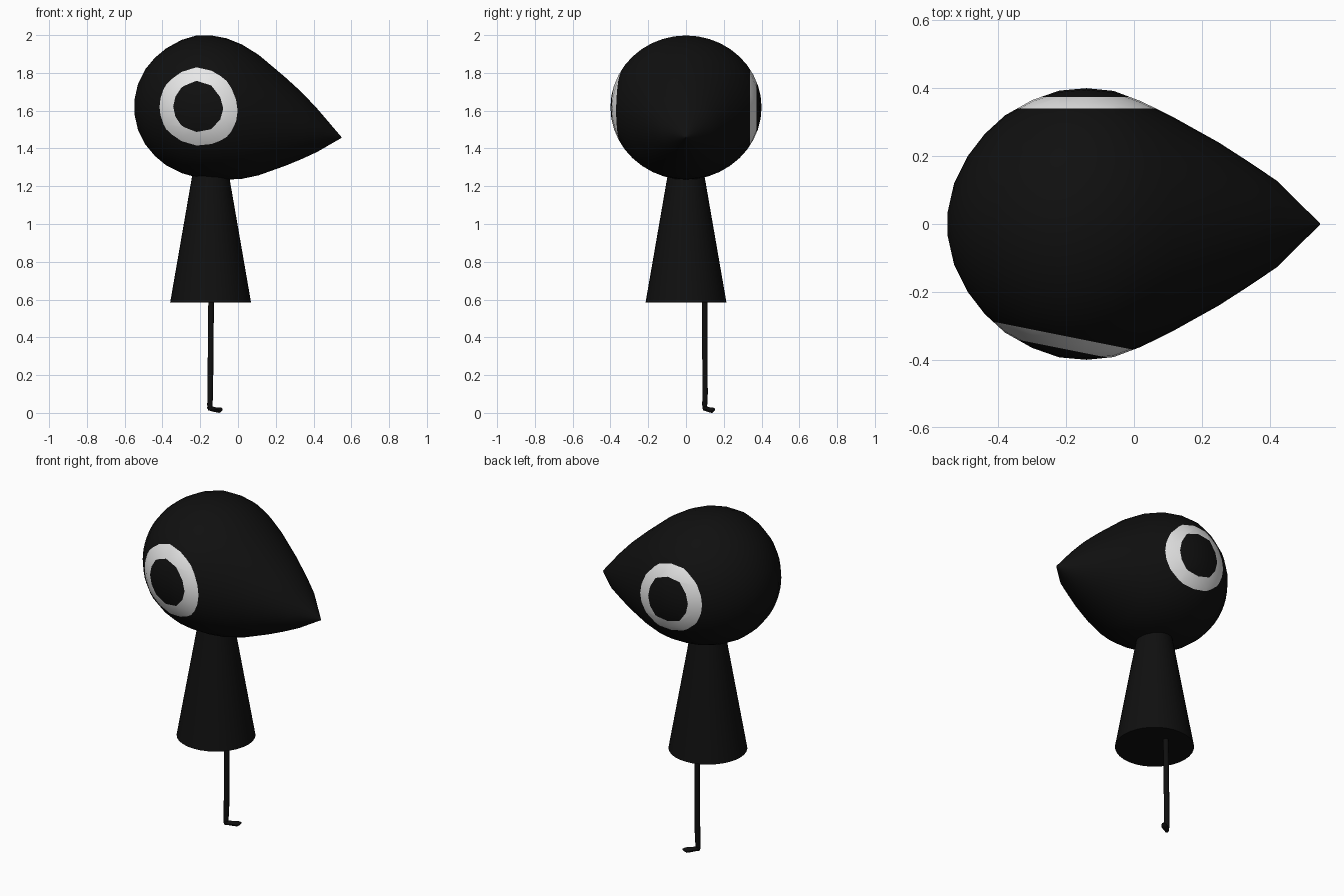
import bpy, bmesh, math
from mathutils import Vector

if "Cube" in bpy.data.objects:
    bpy.data.objects.remove(bpy.data.objects["Cube"])


def material(name, rgb):
    m = bpy.data.materials.new(name)
    m.diffuse_color = (*rgb, 1)
    m.use_nodes = True
    m.node_tree.nodes["Principled BSDF"].inputs["Base Color"].default_value = m.diffuse_color
    return m


BLACK = material("black", (0.005, 0.005, 0.005))
WHITE = material("eye white", (0.8, 0.8, 0.8))


def finish(name, bm, mats, angle=40):
    bmesh.ops.recalc_face_normals(bm, faces=bm.faces)
    me = bpy.data.meshes.new(name)
    bm.to_mesh(me)
    bm.free()
    ob = bpy.data.objects.new(name, me)
    bpy.context.collection.objects.link(ob)
    for m in mats:
        me.materials.append(m)
    bpy.ops.object.select_all(action='DESELECT')
    ob.select_set(True)
    bpy.context.view_layer.objects.active = ob
    bpy.ops.object.shade_smooth_by_angle(angle=math.radians(angle))
    return ob


def loft(bm, rings):
    """Skin a list of vertex position rings and close both ends."""
    vs = [[bm.verts.new(p) for p in r] for r in rings]
    n = len(vs[0])
    for a, b in zip(vs, vs[1:]):
        for i in range(n):
            j = (i + 1) % n
            bm.faces.new((a[i], a[j], b[j], b[i]))
    bm.faces.new(vs[0])
    bm.faces.new(vs[-1])


# Head: teardrop lofted along x (x, half width, top z, bottom z)
profile = [
    (-0.549, 0.035, 1.655, 1.585), (-0.53, 0.12, 1.74, 1.50),
    (-0.49, 0.20, 1.82, 1.42), (-0.44, 0.265, 1.88, 1.36),
    (-0.38, 0.32, 1.93, 1.31), (-0.30, 0.365, 1.974, 1.27),
    (-0.22, 0.393, 1.998, 1.247), (-0.14, 0.40, 1.998, 1.237),
    (-0.06, 0.392, 1.983, 1.235), (0.02, 0.362, 1.951, 1.239),
    (0.11, 0.318, 1.895, 1.258), (0.25, 0.24, 1.777, 1.308),
    (0.34, 0.182, 1.695, 1.345), (0.42, 0.128, 1.61, 1.382),
    (0.548, 0.002, 1.46, 1.456),
]
N = 40
rings = []
for x, w, top, bot in profile:
    cz, h = (top + bot) / 2, (top - bot) / 2
    rings.append([(x, w * math.cos(t), cz + h * math.sin(t))
                  for t in (2 * math.pi * i / N for i in range(N))])
bm = bmesh.new()
loft(bm, rings)

# Eyes: flat planes slice each side of the head into white ring and dark pupil
eyes = [(Vector((-0.196, -0.98, 0)).normalized(), 0.334, 0.372),
        (Vector((0, 1, 0)), 0.34, 0.374)]
centre = Vector((-0.15, 0, 1.62))
for n, outer, inner in eyes:
    for d in (outer, inner):
        bmesh.ops.bisect_plane(bm, geom=bm.verts[:] + bm.edges[:] + bm.faces[:],
                               plane_co=centre + n * d, plane_no=n, dist=1e-5)
for f in bm.faces:
    c = f.calc_center_median() - centre
    f.material_index = int(any(o < c.dot(n) < i for n, o, i in eyes))
finish("head", bm, [BLACK, WHITE])

# Body: tapered cone whose neck runs up into the head
bm = bmesh.new()
loft(bm, [[(-0.145 + r * math.cos(t), r * math.sin(t), z)
           for t in (2 * math.pi * i / 32 for i in range(32))]
          for z, r in ((0.585, 0.214), (1.30, 0.09))])
finish("body", bm, [BLACK])

# Leg: thin, slightly leaning post
bm = bmesh.new()
loft(bm, [[(x + r * math.cos(t), y + r * math.sin(t), z)
           for t in (2 * math.pi * i / 10 for i in range(10))]
          for x, y, z, r in ((-0.149, 0.099, 0.012, 0.009),
                             (-0.149, 0.099, 0.04, 0.014),
                             (-0.147, 0.101, 0.10, 0.015),
                             (-0.142, 0.099, 0.62, 0.015))])
finish("leg", bm, [BLACK])

# Foot: small flattened toe pointing diagonally out from the leg
bm = bmesh.new()
along = Vector((0.8, 0.6, 0))
side = Vector((-0.6, 0.8, 0))
heel = Vector((-0.152, 0.097, 0))
loft(bm, [[heel + along * s + side * (w * math.cos(t))
           + Vector((0, 0, z + h * math.sin(t)))
           for t in (2 * math.pi * i / 10 for i in range(10))]
          for s, w, z, h in ((-0.01, 0.006, 0.027, 0.006),
                             (0.005, 0.014, 0.024, 0.013),
                             (0.04, 0.017, 0.017, 0.013),
                             (0.065, 0.017, 0.015, 0.015),
                             (0.08, 0.011, 0.018, 0.009),
                             (0.087, 0.003, 0.02, 0.003))])
finish("foot", bm, [BLACK])
